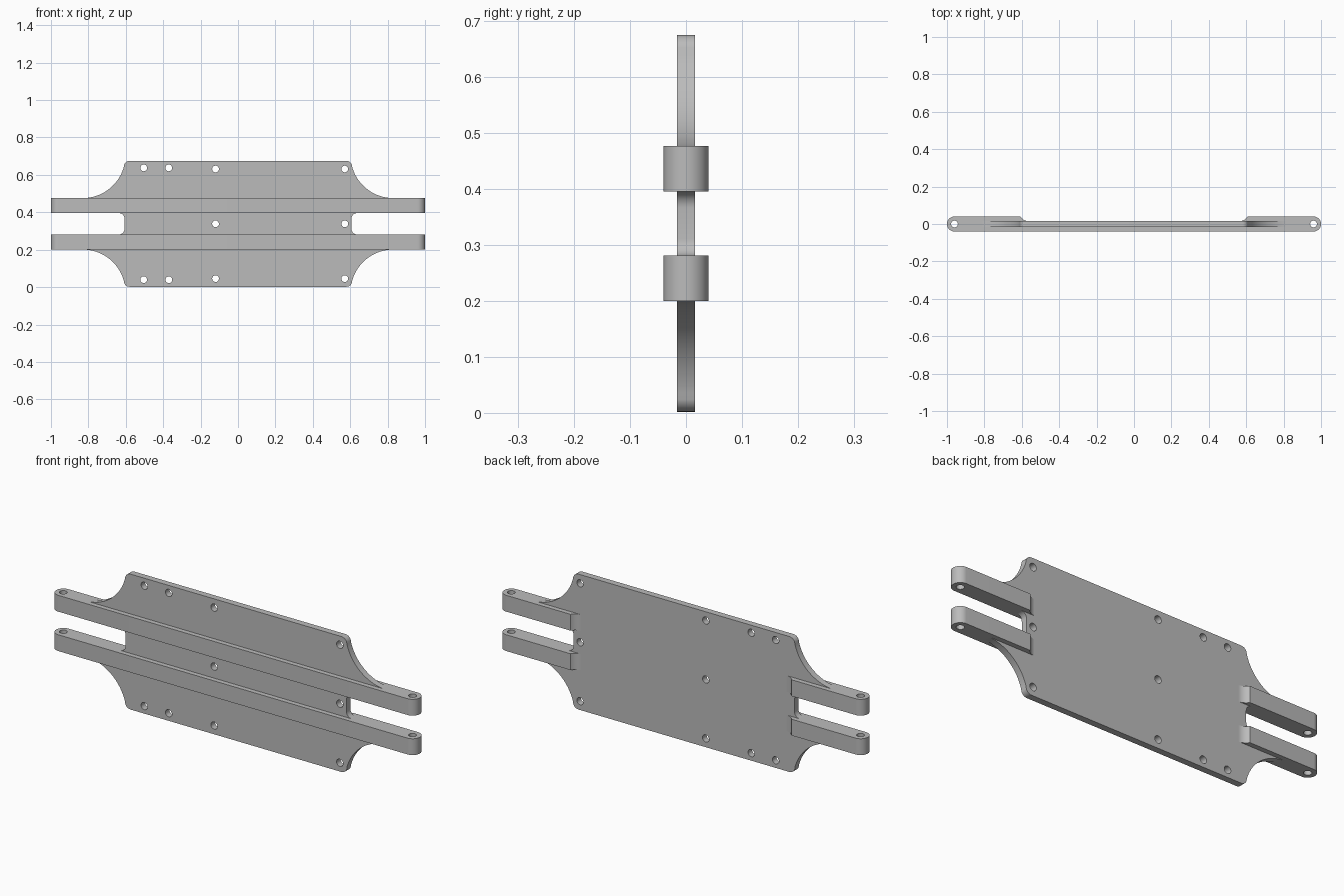
import bpy, bmesh
from math import sin, cos, radians
from mathutils import Matrix, Vector

cube = bpy.data.objects.get("Cube")
if cube:
    bpy.data.objects.remove(cube, do_unlink=True)

MID = 0.3385        # height of the horizontal symmetry line
HOLE = 0.018        # radius of every hole

grey = bpy.data.materials.new("plain_grey")
grey.use_nodes = True
grey.diffuse_color = (0.5, 0.5, 0.5, 1)
grey.node_tree.nodes["Principled BSDF"].inputs["Base Color"].default_value = (0.5, 0.5, 0.5, 1)


def arc(cx, cy, r, a0, a1, n):
    angles = [radians(a0 + (a1 - a0) * i / n) for i in range(n + 1)]
    return [(cx + r * cos(a), cy + r * sin(a)) for a in angles]


def finish(name, bm):
    bmesh.ops.recalc_face_normals(bm, faces=bm.faces)
    mesh = bpy.data.meshes.new(name)
    bm.to_mesh(mesh)
    bm.free()
    obj = bpy.data.objects.new(name, mesh)
    bpy.context.collection.objects.link(obj)
    return obj


def prism(name, points, depth):
    """Close a list of 3D points into a face and extrude it by a vector."""
    bm = bmesh.new()
    face = bm.faces.new([bm.verts.new(p) for p in points])
    top = bmesh.ops.extrude_face_region(bm, geom=[face])["geom"]
    verts = [v for v in top if isinstance(v, bmesh.types.BMVert)]
    bmesh.ops.translate(bm, verts=verts, vec=Vector(depth))
    return finish(name, bm)


def drill(obj, centres, axis):
    """Cut round holes through obj, then smooth and colour it."""
    bm = bmesh.new()
    turn = Matrix.Rotation(radians(90), 4, "X") if axis == "Y" else Matrix()
    for c in centres:
        bmesh.ops.create_cone(bm, cap_ends=True, segments=32, radius1=HOLE,
                              radius2=HOLE, depth=0.3, matrix=Matrix.Translation(c) @ turn)
    cutter = finish("hole_cutter", bm)
    cutter.hide_render = True
    bpy.ops.object.select_all(action="DESELECT")
    bpy.context.view_layer.objects.active = obj
    obj.select_set(True)
    mod = obj.modifiers.new("holes", "BOOLEAN")
    mod.operation, mod.solver, mod.object = "DIFFERENCE", "EXACT", cutter
    bpy.ops.object.modifier_apply(modifier=mod.name)
    bpy.data.objects.remove(cutter, do_unlink=True)
    obj.data.materials.clear()
    obj.data.materials.append(grey)
    bpy.ops.object.shade_smooth_by_angle(angle=radians(30))


# Deck plate: one quarter of the outline, mirrored both ways
quarter = (arc(0.58, 0.645, 0.03, 90, 16, 8)
           + arc(0.83, 0.704, 0.228, 196, 270, 24)
           + [(0.83, 0.44), (0.66, 0.44)]
           + arc(0.637, 0.366, 0.03, 90, 180, 8))
right_half = quarter + [(x, 2 * MID - z) for x, z in reversed(quarter)]
outline = right_half + [(-x, z) for x, z in reversed(right_half)]
deck = prism("deck_plate", [(x, -0.016, z) for x, z in outline], (0, 0.032, 0))
holes = [(-0.12, 0, MID), (0.571, 0, MID)]
for x, dz in ((-0.504, 0.299), (-0.37, 0.299), (-0.12, 0.293), (0.571, 0.293)):
    holes += [(x, 0, MID + s * dz) for s in (-1, 1)]
drill(deck, holes, "Y")

# Two long rails: round ends, deep arms, back edge blending into the deck
half = ([(0.565, 0.0)]
        + arc(0.565, 0.0648, 0.0488, 270, 329.5, 10)
        + arc(0.96, 0, 0.04, 90, -90, 24))
profile = half + [(-x, y) for x, y in reversed(half)]
for name, z in (("lower_rail", 0.2), ("upper_rail", 0.396)):
    rail = prism(name, [(x, y, z) for x, y in profile], (0, 0, 0.081))
    drill(rail, [(s * 0.96, 0, z + 0.04) for s in (-1, 1)], "Z")
